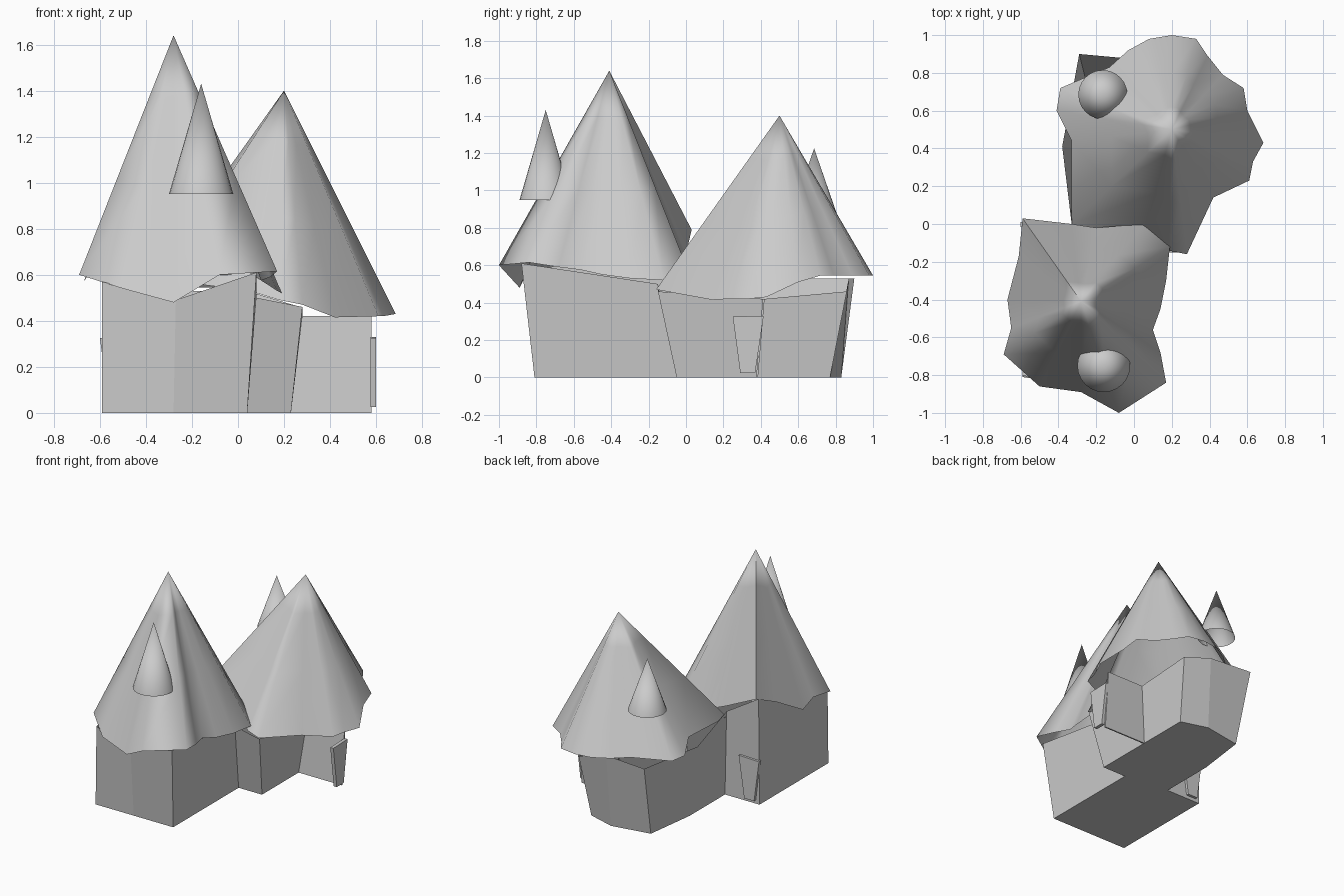
import bpy, bmesh
from mathutils import Vector


def make_object(name, bm, angle=None):
    bmesh.ops.recalc_face_normals(bm, faces=bm.faces)
    mesh = bpy.data.meshes.new(name)
    bm.to_mesh(mesh)
    bm.free()
    ob = bpy.data.objects.new(name, mesh)
    bpy.context.collection.objects.link(ob)
    if angle:
        bpy.context.view_layer.objects.active = ob
        ob.select_set(True)
        bpy.ops.object.shade_smooth_by_angle(angle=angle)
        ob.select_set(False)
    return ob


def bridge(bm, low, high):
    n = len(low)
    for i in range(n):
        j = (i + 1) % n
        bm.faces.new((low[i], low[j], high[j], high[i]))


def roof(name, apex, rim):
    """Sagging roof: wavy rim drawn up to a point through two rings."""
    bm = bmesh.new()
    apex = Vector(apex)
    rings = [[bm.verts.new(Vector(p).lerp(apex, t)) for p in rim]
             for t in (0, 0.4, 0.76)]
    for low, high in zip(rings, rings[1:]):
        bridge(bm, low, high)
    tip = bm.verts.new(apex)
    last = rings[-1]
    for i in range(len(last)):
        bm.faces.new((last[i], last[(i + 1) % len(last)], tip))
    make_object(name, bm, 1.3)


def turret(name, x, y, z, radius, height):
    bm = bmesh.new()
    bmesh.ops.create_cone(bm, cap_ends=False, segments=24, radius1=radius,
                          radius2=0, depth=height)
    bmesh.ops.translate(bm, verts=bm.verts, vec=(x, y, z + height / 2))
    make_object(name, bm, 0.6)


def door(name, center, along, out):
    """Crooked door, wider at the top than at the foot."""
    bm = bmesh.new()
    a, o, c = Vector(along), Vector(out), Vector(center)
    profile = [(-0.04, 0.025), (0.04, 0.025), (0.085, 0.33), (-0.08, 0.325)]
    back, front = [[bm.verts.new(c + a * u + o * d + Vector((0, 0, z)))
                    for u, z in profile] for d in (-0.01, 0.015)]
    bridge(bm, back, front)
    bm.faces.new(back)
    bm.faces.new(front)
    make_object(name, bm)


# Walls: one shared footprint with a thin wing wall, leaning to uneven tops
foot = [(-0.59, -0.81), (-0.28, -0.81), (0.04, -0.81), (0.04, -0.05),
        (0.23, -0.05), (0.23, 0.375), (0.58, 0.375), (0.58, 0.385),
        (0.23, 0.385), (0.23, 0.77), (0.03, 0.83), (-0.26, 0.78),
        (-0.31, 0.40), (-0.31, -0.01), (-0.59, -0.01)]
top = [(-0.59, -0.80, 0.57), (-0.27, -0.86, 0.49), (0.08, -0.88, 0.61),
       (0.08, -0.15, 0.50), (0.28, -0.15, 0.46), (0.28, 0.41, 0.42),
       (0.58, 0.41, 0.42), (0.58, 0.42, 0.42), (0.28, 0.42, 0.42),
       (0.27, 0.86, 0.46), (0.04, 0.87, 0.53), (-0.29, 0.90, 0.53),
       (-0.38, 0.41, 0.53), (-0.33, 0.0, 0.62), (-0.59, 0.0, 0.78)]
bm = bmesh.new()
low = [bm.verts.new((x, y, 0)) for x, y in foot]
bridge(bm, low, [bm.verts.new(p) for p in top])
bm.faces.new(low)
make_object("walls", bm)

# Two large crooked roofs
roof("front_roof", (-0.28, -0.41, 1.64), [
    (-0.69, -0.69, 0.60), (-0.50, -0.86, 0.54), (-0.28, -0.89, 0.48),
    (-0.08, -1.0, 0.60), (0.17, -0.84, 0.615), (0.14, -0.68, 0.59),
    (0.10, -0.56, 0.575), (0.14, -0.45, 0.55), (0.17, -0.30, 0.53),
    (0.19, -0.12, 0.52), (0.05, 0.0, 0.60), (-0.20, -0.02, 0.60),
    (-0.33, 0.0, 0.66), (-0.59, 0.03, 0.79), (-0.61, -0.17, 0.70),
    (-0.67, -0.40, 0.57), (-0.65, -0.55, 0.60)])
roof("back_roof", (0.20, 0.50, 1.40), [
    (-0.33, 0.0, 0.58), (0.05, -0.06, 0.53), (0.18, -0.14, 0.49),
    (0.28, -0.16, 0.47), (0.42, 0.14, 0.415), (0.61, 0.23, 0.42),
    (0.63, 0.33, 0.42), (0.685, 0.43, 0.43), (0.60, 0.60, 0.51),
    (0.58, 0.72, 0.545), (0.47, 0.79, 0.545), (0.39, 0.89, 0.545),
    (0.33, 0.98, 0.545), (0.20, 1.0, 0.545), (0.08, 0.98, 0.545),
    (-0.03, 0.92, 0.545), (-0.13, 0.83, 0.545), (-0.39, 0.72, 0.545),
    (-0.41, 0.60, 0.545), (-0.33, 0.44, 0.60)])

# Small pointed turrets set into the roofs
turret("front_turret", -0.16, -0.75, 0.95, 0.14, 0.48)
turret("back_turret", -0.165, 0.685, 0.85, 0.13, 0.375)

# Doors
door("side_door", (0.585, 0.33, 0), (0, 1, 0), (1, 0, 0))
door("rear_door", (-0.52, -0.005, 0), (1, 0, 0), (0, 1, 0))
